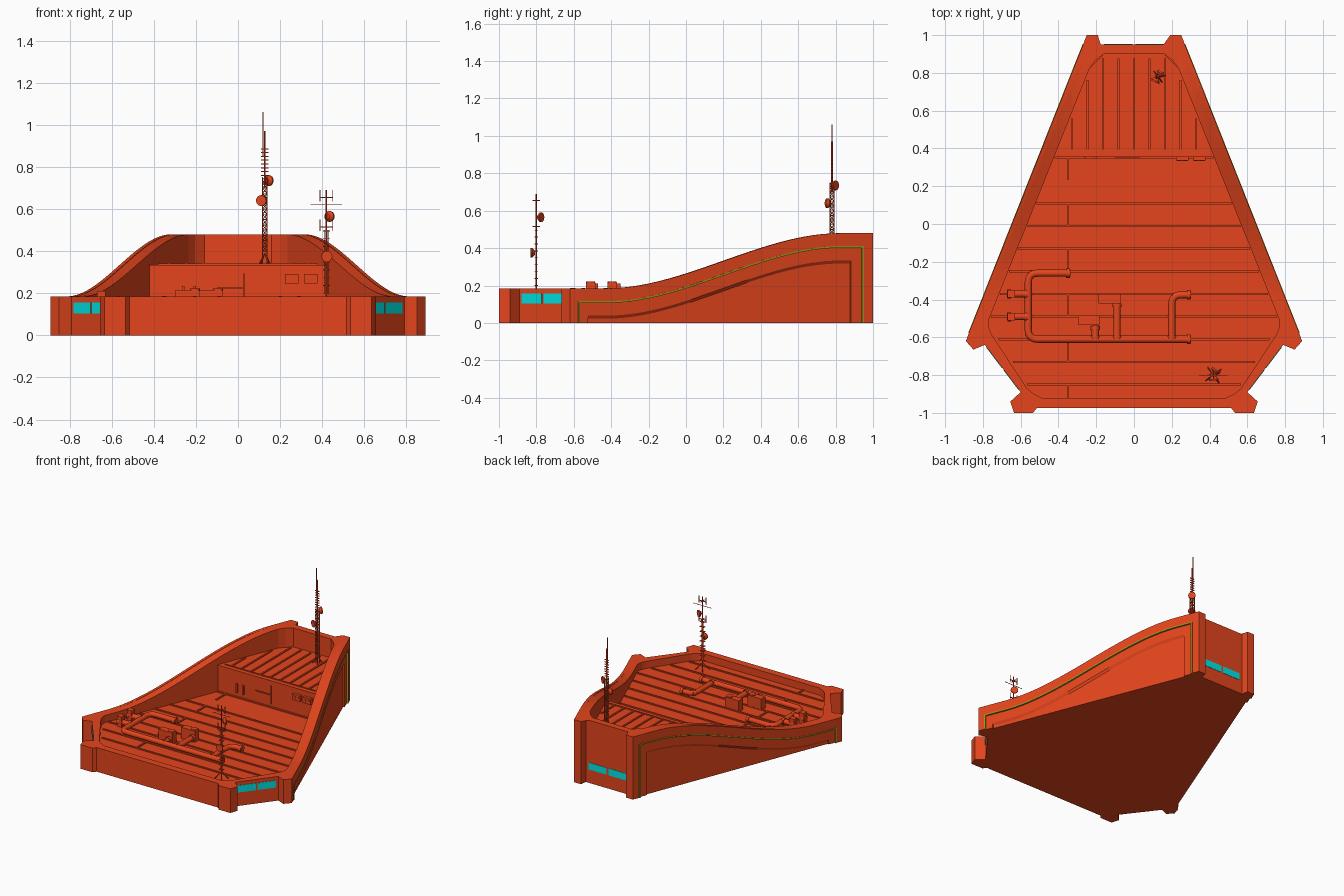
import bpy, bmesh, math
from mathutils import Vector, Matrix

cube = bpy.data.objects.get("Cube")
if cube:
    bpy.data.objects.remove(cube, do_unlink=True)


def material(name, r, g, b):
    m = bpy.data.materials.new(name)
    m.use_nodes = True
    m.diffuse_color = (r, g, b, 1)
    m.node_tree.nodes["Principled BSDF"].inputs["Base Color"].default_value = (r, g, b, 1)
    return m


RED = material("rust red", 0.78, 0.06, 0.012)
TEAL = material("bright teal glass", 0.0, 0.78, 0.78)
GOLD = material("olive gold", 0.38, 0.29, 0.012)
DECK, ROOF = 0.13, 0.335


def finish(bm, name, mat, smooth=False):
    bmesh.ops.recalc_face_normals(bm, faces=bm.faces)
    me = bpy.data.meshes.new(name)
    bm.to_mesh(me)
    bm.free()
    me.materials.append(mat)
    ob = bpy.data.objects.new(name, me)
    bpy.context.collection.objects.link(ob)
    if smooth:
        bpy.ops.object.select_all(action='DESELECT')
        ob.select_set(True)
        bpy.context.view_layer.objects.active = ob
        bpy.ops.object.shade_smooth_by_angle(angle=math.radians(40))


def box(bm, c, size, turn=0):
    m = Matrix.Translation(c) @ Matrix.Rotation(turn, 4, 'Z') @ Matrix.Diagonal((*size, 1))
    bmesh.ops.create_cube(bm, size=1, matrix=m)


def rod(bm, a, b, r, sides=6, r2=None):
    a, b = Vector(a), Vector(b)
    d = b - a
    m = Matrix.Translation((a + b) / 2) @ d.to_track_quat('Z', 'Y').to_matrix().to_4x4()
    bmesh.ops.create_cone(bm, cap_ends=True, segments=sides, radius1=r,
                          radius2=r if r2 is None else r2, depth=d.length, matrix=m)


# Height of the wall top along the length
def crest(y):
    t = min(max((y + 0.42) / 1.25, 0), 1)
    return 0.185 + 0.295 * t * t * (3 - 2 * t)


# Point on the slanted side, pushed outwards
def side(y, push=0.0):
    return (0.25 + (1 - y) * 0.396 + 0.93 * push, y + 0.368 * push)


# Half width of the space inside the walls
def inside(y):
    return 0.77 - (y + 0.51) * 0.4 if y > -0.55 else 0.76 + (y + 0.55) * 0.63


# Hull: matched outer and inner outlines, lofted into a walled tray
N = 28
pairs = [((0, .95), (0, .9)), ((.183, .95), (.12, .9)), ((.192, 1), (.16, .9)),
         ((.25, 1), (.205, .865)), (side(.95), (.235, .825))]
for i in range(N + 1):
    t = i / N
    pairs.append((side(.95 - 1.52 * t, -.02), (.245 + .525 * t, .8 - 1.31 * t)))
pairs += [(side(-.57), (.77, -.52)), ((.89, -.62), (.77, -.535)), ((.85, -.665), (.765, -.56)),
          ((.79, -.64), (.75, -.59)), ((.6, -.89), (.57, -.865)), ((.655, -.94), (.555, -.88)),
          ((.635, -1), (.53, -.9)), ((.535, -1), (.51, -.91)), ((.515, -.975), (.49, -.92)),
          ((0, -.975), (0, -.92))]
pairs += [((-o[0], o[1]), (-n[0], n[1])) for o, n in reversed(pairs[1:-1])]
bm = bmesh.new()
rings = [[bm.verts.new((*o, 0)) for o, n in pairs],
         [bm.verts.new((*o, crest(o[1]))) for o, n in pairs],
         [bm.verts.new((*n, crest(n[1]))) for o, n in pairs],
         [bm.verts.new((*n, DECK)) for o, n in pairs]]
for lower, upper in zip(rings, rings[1:]):
    for i in range(len(pairs)):
        j = (i + 1) % len(pairs)
        bm.faces.new((lower[i], lower[j], upper[j], upper[i]))
bm.faces.new(rings[0])
bm.faces.new(rings[3])
finish(bm, "hull_walls_and_deck", RED)


# Curved strips laid on both slanted sides, with an optional sloping underside
def strip(name, y0, y1, low, high, back, front, mat, slope=0.0):
    bm = bmesh.new()
    for s in (1, -1):
        rows = []
        for i in range(N + 1):
            y = y0 + (y1 - y0) * i / N
            (xa, ya), (xb, yb) = side(y, back), side(y, front)
            rows.append([bm.verts.new(p) for p in (
                (s * xa, ya, low(y) - slope), (s * xb, yb, low(y)),
                (s * xb, yb, high(y)), (s * xa, ya, high(y)))])
        for p, q in zip(rows, rows[1:]):
            for k in range(4):
                bm.faces.new((p[k], p[k - 1], q[k - 1], q[k]))
        bm.faces.new(rows[0])
        bm.faces.new(rows[-1])
    finish(bm, name, mat)


def below(d):
    return lambda y: crest(y) - d


def ground(y):
    return 0


strip("side_upper_band", -.57, .95, below(.07), crest, -.021, 0, RED)
strip("side_trim", -.57, .95, below(.078), below(.068), -.021, .003, GOLD)
strip("side_trim_back", .941, .951, ground, below(.07), -.021, .003, GOLD)
strip("side_trim_front", -.577, -.567, ground, below(.07), -.021, .003, GOLD)
strip("side_middle_panel", -.52, .885, below(.146), below(.07), -.021, -.009, RED, .018)
strip("side_panel_back", .885, .945, ground, below(.07), -.021, -.009, RED)
strip("side_panel_front", -.57, -.52, ground, below(.07), -.021, -.009, RED)

# Windows on the front corners and the back
bm = bmesh.new()
turn = math.atan2(.25, .19)
for s in (1, -1):
    for k in (-.074, .072):
        box(bm, (s * (.695 + k * math.cos(turn)), -.765 + k * math.sin(turn), .13),
            (.134, .005, .053), s * turn)
    box(bm, (s * .083, .95, .13), (.15, .005, .053))
finish(bm, "windows", TEAL)

# Raised rear block with a lip
bm = bmesh.new()
low, high = [], []
for x, y in ((.425, .36), (.24, .82), (.16, .9), (-.16, .9), (-.24, .82), (-.425, .36)):
    low.append(bm.verts.new((x, y, DECK)))
    high.append(bm.verts.new((x, y, ROOF)))
for i in range(6):
    bm.faces.new((low[i - 1], low[i], high[i], high[i - 1]))
bm.faces.new(high)
box(bm, (0, .36, ROOF - .008), (.84, .012, .016))
finish(bm, "rear_block", RED)

# Raised seams on the main deck and ribs on the rear roof
bm = bmesh.new()
for i in range(9):
    y = .11 - .12 * i
    box(bm, (0, y, DECK + .004), (2 * inside(y) - .01, .012, .008))
    if i % 2 == 0:
        box(bm, (-.35, y - .06, DECK + .004), (.012, .12, .008))
box(bm, (-.35, .295, DECK + .004), (.012, .12, .008))
box(bm, (0, .352, DECK + .004), (.84, .012, .008))
box(bm, (0, .39, ROOF + .003), (.76, .008, .006))
for i in range(-4, 5):
    x = i * .082
    end = min(.875, .79 + (.235 - abs(x)) / .4)
    box(bm, (x, (.39 + end) / 2, ROOF + .004), (.012, end - .39, .008))
finish(bm, "deck_seams", RED)


# Deck pipes with rounded bends
def pipe(bm, pts, r=.019):
    pts = [Vector((x, y, DECK + .033)) for x, y in pts]
    path = [pts[0]]
    for a, b, c in zip(pts, pts[1:], pts[2:]):
        p, q = b + (a - b).normalized() * .05, b + (c - b).normalized() * .05
        path += [p * (1 - t) ** 2 + b * 2 * t * (1 - t) + q * t * t for t in (0, .25, .5, .75, 1)]
    path.append(pts[-1])
    for a, b in zip(path, path[1:]):
        over = (b - a).normalized() * .003
        rod(bm, a - over, b + over, r, 12)
    for e, n in ((path[0], path[1]), (path[-1], path[-2])):
        rod(bm, e, e + (n - e).normalized() * .02, r + .006, 12)


bm = bmesh.new()
pipe(bm, [(-.34, -.26), (-.56, -.26), (-.56, -.61), (.3, -.61)])
pipe(bm, [(.3, -.375), (.2, -.375), (.2, -.61)])
pipe(bm, [(-.09, -.61), (-.09, -.42)])
pipe(bm, [(-.205, -.61), (-.205, -.54)])
for y in (-.37, -.49):
    pipe(bm, [(-.56, y), (-.67, y)])
    box(bm, (-.65, y, DECK + .04), (.04, .04, .08))
finish(bm, "deck_pipes", RED, True)

# Ventilation boxes and wall coolers, with their fans
bm = bmesh.new()
for x, y in ((-.13, -.395), (-.24, -.51)):
    box(bm, (x, y, DECK + .043), (.115, .05, .086))
    rod(bm, (x + .035, y, DECK + .08), (x + .035, y, DECK + .092), .024, 16)
for x in (.255, .345):
    box(bm, (x, .35, .27), (.065, .025, .045))
    for k in (-.015, .015):
        rod(bm, (x + k, .339, .27), (x + k, .334, .27), .012, 12)
finish(bm, "vent_boxes", RED)

# Conduits and door edge on the block front
bm = bmesh.new()
box(bm, (.03, .356, .225), (.006, .008, .14))
box(bm, (-.035, .356, .225), (.13, .008, .006))
for x in (-.26, -.205):
    box(bm, (x, .354, .2), (.012, .012, .07))
finish(bm, "wall_conduits", RED)


# Masts
def legs(bm, x, y, z, spread):
    for k in range(4):
        a = math.pi * (k / 2 + .2)
        rod(bm, (x + spread * math.cos(a), y + spread * math.sin(a), z), (x, y, z + .055), .0035)


def dish(bm, x, y, z, dx, dy):
    c, d = Vector((x, y, z)), Vector((dx, dy, 0)).normalized()
    rod(bm, c, c + d * .014, .012, 16, .026)
    rod(bm, c + d * .014, c + d * .022, .026, 16)


bm = bmesh.new()
x, y, w = .127, .78, .011
legs(bm, x, y, ROOF, .035)
corners = [(x + a * w, y + b * w) for a, b in ((1, 1), (-1, 1), (-1, -1), (1, -1))]
for k in range(4):
    p, q = corners[k - 1], corners[k]
    rod(bm, (*p, ROOF), (*p, .75), .003)
    for i in range(14):
        z = .4 + i * .025
        rod(bm, (*p, z), (*q, z + .025), .002, 4)
        rod(bm, (*p, z), (*q, z), .002, 4)
rod(bm, (x, y, .7), (x, y, .97), .005)
rod(bm, (x - .008, y, .85), (x - .008, y, 1.06), .0025)
for i in range(8):
    box(bm, (x, y, .76 + i * .018), (.034, .006, .005))
finish(bm, "rear_mast", RED)

bm = bmesh.new()
x, y = .42, -.8
legs(bm, x, y, DECK, .05)
rod(bm, (x, y, DECK), (x, y, .69), .004)
for dx in (-.008, .008):
    rod(bm, (x + dx, y, DECK + .07), (x + dx, y, .5), .002, 4)
for i in range(9):
    box(bm, (x, y, .2 + i * .037), (.034, .02, .004))
for z in (.515, .655):
    box(bm, (x, y, z), (.064, .005, .005))
    box(bm, (x, y, z), (.005, .04, .005))
    for dx in (-.03, .03):
        rod(bm, (x + dx, y, z - .02), (x + dx, y, z + .035), .0025)
box(bm, (x, y, .62), (.15, .003, .003))
finish(bm, "front_mast", RED)

bm = bmesh.new()
dish(bm, .135, .785, .735, .6, .8)
dish(bm, .118, .772, .64, -.4, -.9)
dish(bm, .425, -.79, .565, .5, .8)
dish(bm, .42, -.808, .375, .1, -1)
finish(bm, "mast_dishes", RED, True)
